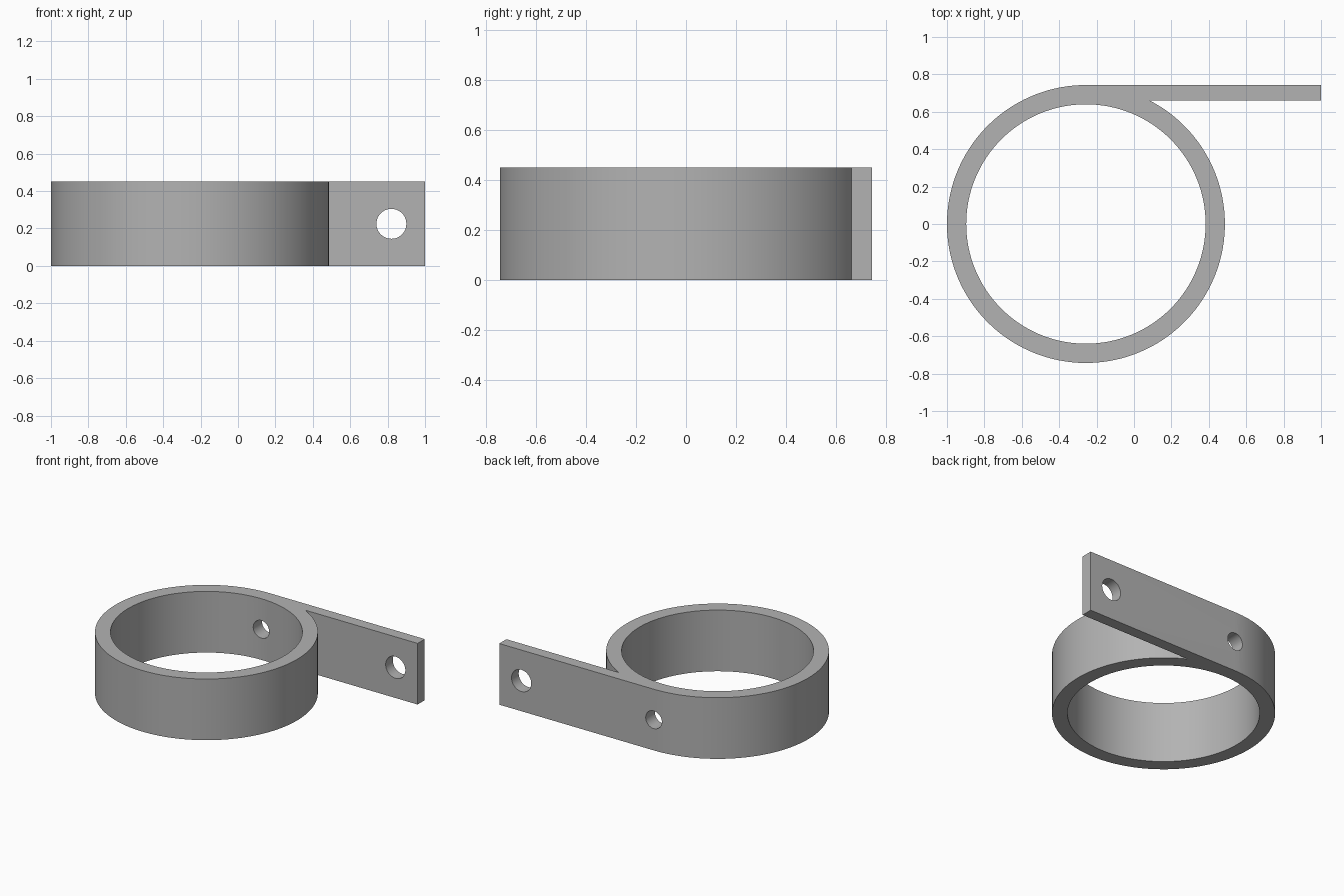
import bpy
import bmesh
from math import asin, cos, pi, sin

if "Cube" in bpy.data.objects:
    bpy.data.objects.remove(bpy.data.objects["Cube"], do_unlink=True)

HEIGHT = 0.45
CX = -0.257          # ring centre
R_OUT, R_IN = 0.743, 0.64
TAB_Y = 0.66         # inner face of the tab
STEPS = 128

grey = bpy.data.materials.new("plain grey")
grey.use_nodes = True
colour = (0.45, 0.45, 0.45, 1)
grey.diffuse_color = colour
grey.node_tree.nodes["Principled BSDF"].inputs["Base Color"].default_value = colour


def cutter(name, radius, location, tilt=0, sides=48):
    bpy.ops.mesh.primitive_cylinder_add(
        vertices=sides, radius=radius, depth=1, location=location, rotation=(tilt, 0, 0))
    ob = bpy.context.object
    ob.name = name
    ob.hide_render = True
    ob.data.materials.append(grey)
    return ob


# Outline: round the ring from the top tangent to the tab junction, then the tab
start, end = pi / 2, 2 * pi + asin(TAB_Y / R_OUT)
angles = [start + (end - start) * i / STEPS for i in range(STEPS + 1)]
outline = [(CX + R_OUT * cos(a), R_OUT * sin(a)) for a in angles]
outline += [(1, TAB_Y), (1, R_OUT)]

# Extrude the outline into the solid body
bm = bmesh.new()
base = bm.faces.new([bm.verts.new((x, y, 0)) for x, y in outline])
walls = bmesh.ops.extrude_face_region(bm, geom=[base])["geom"]
top = [g for g in walls if isinstance(g, bmesh.types.BMVert)]
bmesh.ops.translate(bm, verts=top, vec=(0, 0, HEIGHT))
bmesh.ops.recalc_face_normals(bm, faces=bm.faces)
mesh = bpy.data.meshes.new("ring_clamp")
bm.to_mesh(mesh)
bm.free()
mesh.materials.append(grey)
clamp = bpy.data.objects.new("ring_clamp", mesh)
bpy.context.collection.objects.link(clamp)

# Bore, then the tab hole and the smaller hole through the ring wall
cutters = [
    cutter("ring_bore", R_IN, (CX, 0, HEIGHT / 2), sides=STEPS),
    cutter("tab_hole", 0.08, (0.82, 0.7, HEIGHT / 2), pi / 2),
    cutter("wall_hole", 0.065, (CX, 0.8, HEIGHT / 2), pi / 2),
]
bpy.ops.object.select_all(action="DESELECT")
clamp.select_set(True)
bpy.context.view_layer.objects.active = clamp
for ob in cutters:
    mod = clamp.modifiers.new(ob.name, "BOOLEAN")
    mod.operation, mod.solver, mod.object = "DIFFERENCE", "EXACT", ob
    bpy.ops.object.modifier_apply(modifier=mod.name)
    bpy.data.objects.remove(ob, do_unlink=True)

bpy.ops.object.shade_smooth_by_angle(angle=pi / 6)
